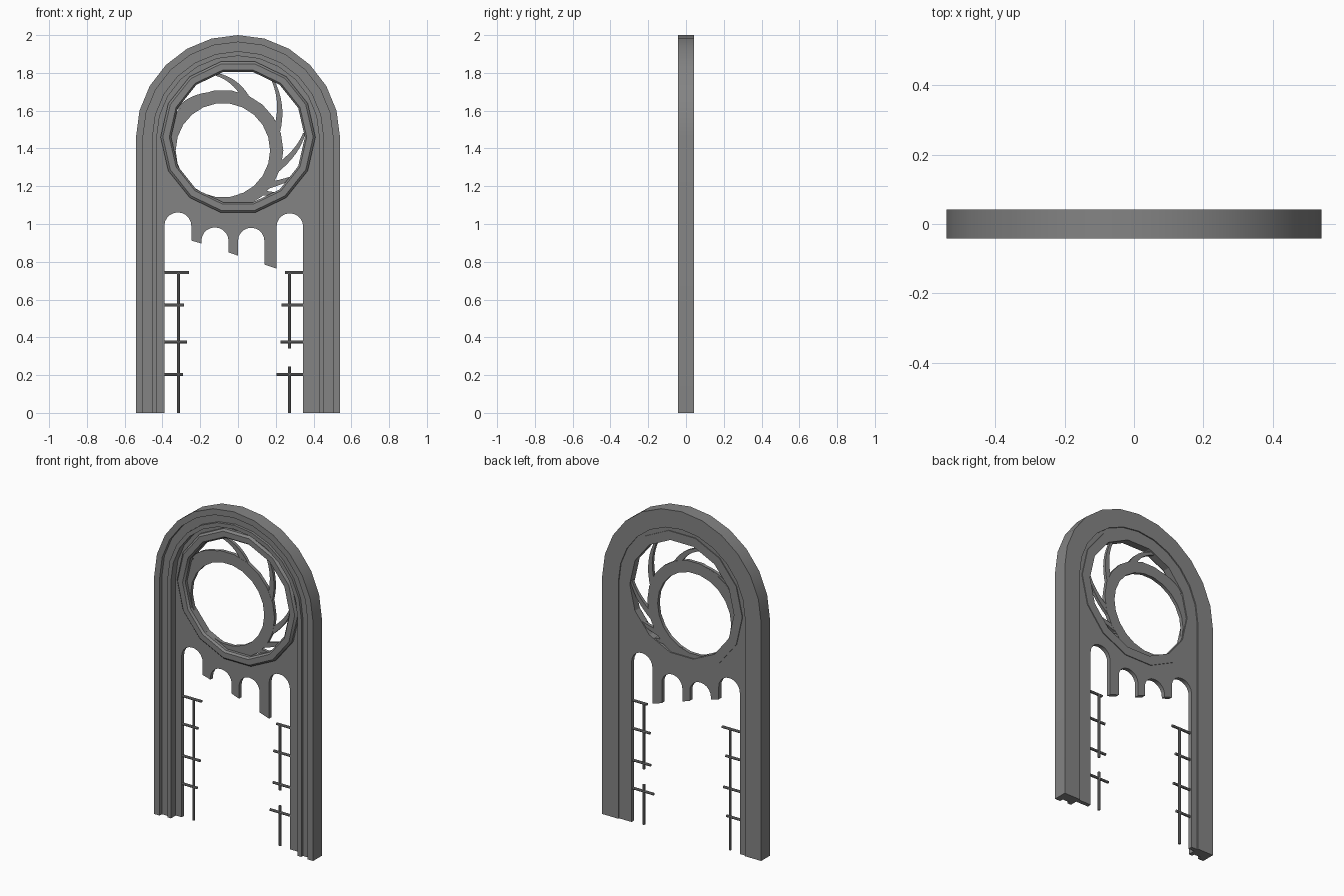
import bpy, bmesh
from math import cos, sin, pi, radians
from mathutils import Matrix, Vector

cube = bpy.data.objects.get("Cube")
if cube:
    bpy.data.objects.remove(cube, do_unlink=True)

stone = bpy.data.materials.new("grey stone")
stone.use_nodes = True
GREY = (0.23, 0.23, 0.23, 1)
stone.diffuse_color = GREY
stone.node_tree.nodes["Principled BSDF"].inputs["Base Color"].default_value = GREY

CZ = 1.46             # height of the arch and window centre
FRONT, BACK = 0.01, 0.035   # thin tracery layer


def finish(name, bm):
    bmesh.ops.remove_doubles(bm, verts=bm.verts, dist=0.0001)
    bmesh.ops.recalc_face_normals(bm, faces=bm.faces)
    mesh = bpy.data.meshes.new(name)
    bm.to_mesh(mesh)
    bm.free()
    mesh.materials.append(stone)
    obj = bpy.data.objects.new(name, mesh)
    bpy.context.collection.objects.link(obj)
    bpy.ops.object.select_all(action='DESELECT')
    obj.select_set(True)
    bpy.context.view_layer.objects.active = obj
    bpy.ops.object.shade_smooth_by_angle(angle=radians(25))
    return obj


def arc(cx, cz, r, a0, a1, n):
    """Points on an arc, angles in degrees."""
    return [(cx + r * cos(radians(a0 + (a1 - a0) * i / n)),
             cz + r * sin(radians(a0 + (a1 - a0) * i / n))) for i in range(n + 1)]


def plate(name, loops, front=FRONT, back=BACK):
    """Flat plate in the xz plane; loops after the first are holes."""
    curve = bpy.data.curves.new(name, 'CURVE')
    curve.dimensions = '2D'
    curve.fill_mode = 'BOTH'
    curve.extrude = (back - front) / 2
    for loop in loops:
        spline = curve.splines.new('POLY')
        spline.points.add(len(loop) - 1)
        for p, (x, z) in zip(spline.points, loop):
            p.co = (x, z, 0, 1)
        spline.use_cyclic_u = True
    temp = bpy.data.objects.new(name + " outline", curve)
    bpy.context.collection.objects.link(temp)
    dg = bpy.context.evaluated_depsgraph_get()
    mesh = bpy.data.meshes.new_from_object(temp.evaluated_get(dg))
    bm = bmesh.new()
    bm.from_mesh(mesh)
    bpy.data.objects.remove(temp, do_unlink=True)
    bpy.data.meshes.remove(mesh)
    bm.transform(Matrix.Translation((0, (front + back) / 2, 0)) @ Matrix.Rotation(pi / 2, 4, 'X'))
    return finish(name, bm)


def sweep(name, sections, closed):
    """Join equal closed sections into a solid."""
    bm = bmesh.new()
    rows = [[bm.verts.new(p) for p in s] for s in sections]
    pairs = list(zip(rows, rows[1:]))
    if closed:
        pairs.append((rows[-1], rows[0]))
    else:
        bm.faces.new(rows[0])
        bm.faces.new(rows[-1])
    for a, b in pairs:
        for i in range(len(a)):
            j = (i + 1) % len(a)
            bm.faces.new((a[i], a[j], b[j], b[i]))
    return finish(name, bm)


# Stepped moulding that runs up one leg, over the arch and down the other
moulding = [(.54, -.042), (.503, -.042), (.503, -.02), (.455, -.02),
            (.455, -.036), (.43, -.036), (.43, .042), (.54, .042)]
sections = [[(r, y, 0) for r, y in moulding]]
for c, s in arc(0, 0, 1, 0, 180, 12):
    sections.append([(r * c, y, CZ + r * s) for r, y in moulding])
sections.append([(-r, y, 0) for r, y in moulding])
sweep("arch_moulding", sections, False)

# Tracery panel with four pointed-off lights and broken mullions
panel = [(.435, 0)] + arc(0, CZ, .435, 0, 180, 12) + [(-.435, 0), (-.39, 0)]
panel += arc(-.3185, .99, .0715, 180, 0, 10)
panel += [(-.247, .912), (-.194, .897)]
panel += arc(-.122, .91, .072, 180, 0, 10)
panel += [(-.05, .85), (0, .832)]
panel += arc(.07, .91, .07, 180, 0, 10)
panel += [(.14, .785), (.204, .764)]
panel += arc(.2745, .986, .0705, 180, 0, 10) + [(.345, 0)]
plate("tracery_panel", [panel, arc(0, CZ, .385, 0, 360, 28)[:-1]])

# Bevelled round window frame
rim = [(.41, .04), (.41, -.006), (.398, -.018), (.364, -.018), (.354, -.006), (.354, .04)]
sweep("window_rim", [[(r * c, y, CZ + r * s) for r, y in rim]
                     for c, s in arc(0, 0, 1, 0, 360, 14)[:-1]], True)

# Off-centre inner ring
plate("inner_ring", [arc(-.08, 1.39, .32, 0, 360, 22)[:-1],
                     arc(-.08, 1.39, .25, 0, 360, 22)[:-1]], .012, .033)

# Curved blades between the inner ring and the rim: tip, bend, root
blades = [((-.32, 1.61), (-.25, 1.68), (-.13, 1.68)),
          ((-.15, 1.80), (-.02, 1.78), (.04, 1.67)),
          ((.18, 1.77), (.25, 1.63), (.20, 1.48)),
          ((.35, 1.48), (.32, 1.38), (.20, 1.29)),
          ((.32, 1.26), (.24, 1.22), (.10, 1.19)),
          ((.24, 1.15), (.13, 1.18), (.01, 1.14))]
for n, pts in enumerate(blades):
    a, b, c = map(Vector, pts)
    sides = [], []
    for i in range(9):
        t = i / 8
        mid = a * (1 - t) ** 2 + b * 2 * t * (1 - t) + c * t * t
        d = ((b - a) * (1 - t) + (c - b) * t).normalized()
        w = Vector((-d.y, d.x)) * (.006 + .014 * t)
        sides[0].append(tuple(mid + w))
        sides[1].append(tuple(mid - w))
    plate(f"window_blade_{n + 1}", [sides[0] + sides[1][::-1]], .013, .032)


# Broken iron bars beside each leg
def bar(name, p, q):
    p, q = Vector(p), Vector(q)
    bm = bmesh.new()
    bmesh.ops.create_cone(bm, cap_ends=True, segments=8, radius1=.008, radius2=.008,
                          depth=(q - p).length)
    turn = (q - p).to_track_quat('Z', 'Y').to_matrix().to_4x4()
    bm.transform(Matrix.Translation((p + q) / 2) @ turn)
    finish(name, bm)


BAR_Y = .02
uprights = {"right": (-.315, [(0, .745)]), "left": (.272, [(0, .245), (.34, .745)])}
for side, (x, spans) in uprights.items():
    for lo, hi in spans:
        bar(f"{side}_upright_bar", (x, BAR_Y, lo), (x, BAR_Y, hi))
crossbars = [(.742, -.26, .25), (.57, -.285, .23), (.375, -.27, .225), (.203, -.29, .205)]
for z, right_end, left_end in crossbars:
    bar("right_crossbar", (-.395, BAR_Y, z), (right_end, BAR_Y, z))
    bar("left_crossbar", (left_end, BAR_Y, z), (.35, BAR_Y, z))
